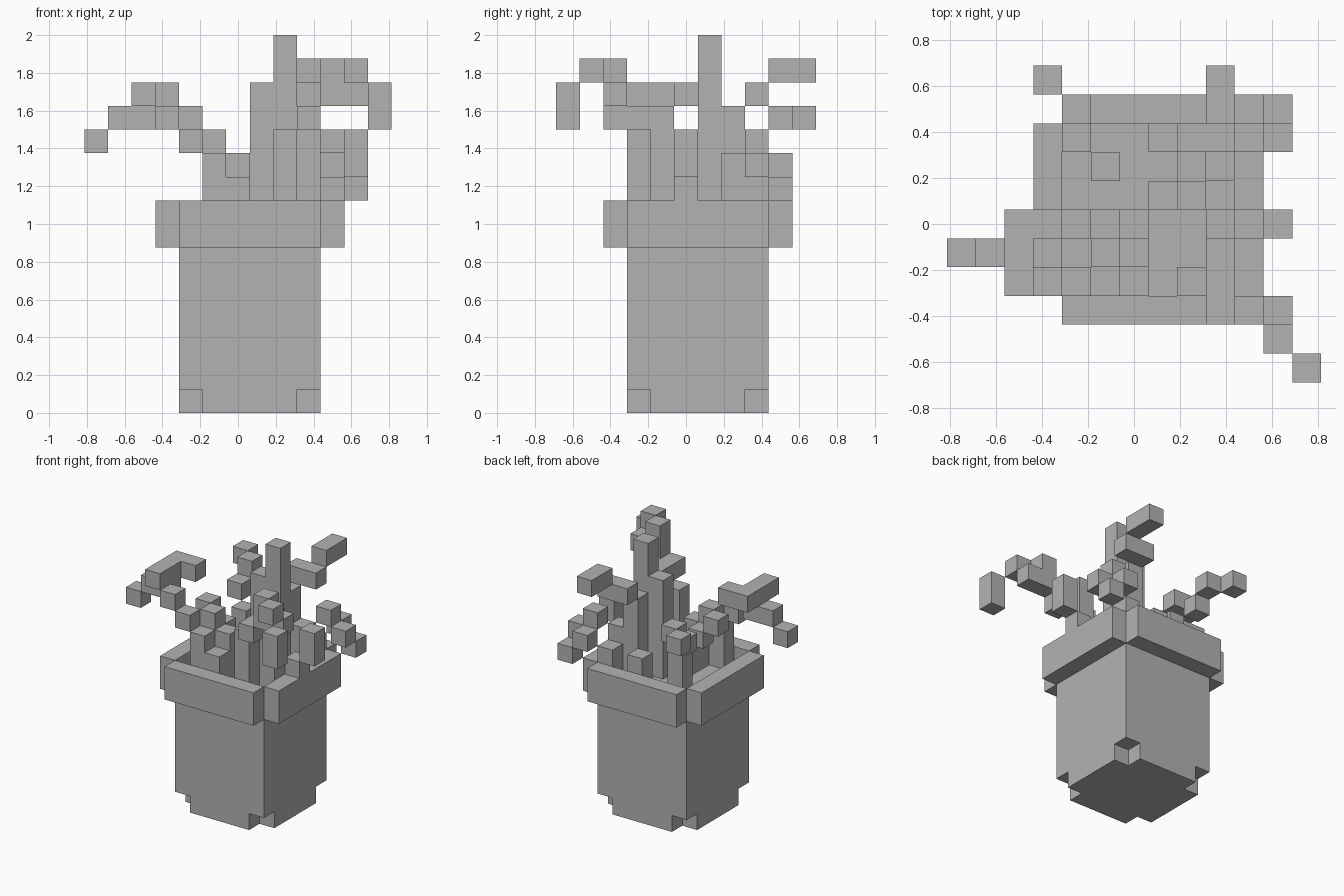
import bpy, bmesh
from math import floor
from mathutils import Vector

CELL = 0.125
ORIGIN = Vector((-0.8125, -0.6875, 0))
SOIL_TOP = 8

cube = bpy.data.objects.get("Cube")
if cube:
    bpy.data.objects.remove(cube, do_unlink=True)

grey = bpy.data.materials.new("plain_grey")
grey.use_nodes = True
grey.diffuse_color = (0.45, 0.45, 0.45, 1)
grey.node_tree.nodes["Principled BSDF"].inputs["Base Color"].default_value = grey.diffuse_color


def block(xs, ys, zs):
    """All grid cells of a box, from half-open ranges."""
    return {(x, y, z) for x in range(*xs) for y in range(*ys) for z in range(*zs)}


def build(name, cells):
    """Turn a set of grid cells into one mesh of its exposed faces."""
    bm = bmesh.new()
    for cell in cells:
        for axis in range(3):
            for side in (0, 1):
                neighbour = list(cell)
                neighbour[axis] += 2 * side - 1
                if tuple(neighbour) in cells:
                    continue
                u, v = (axis + 1) % 3, (axis + 2) % 3
                ring = []
                for a, b in ((0, 0), (1, 0), (1, 1), (0, 1)):
                    corner = Vector(cell)
                    corner[axis] += side
                    corner[u] += a
                    corner[v] += b
                    ring.append(bm.verts.new(ORIGIN + corner * CELL))
                bm.faces.new(ring if side else ring[::-1])
    bmesh.ops.remove_doubles(bm, verts=bm.verts, dist=0.001)
    bmesh.ops.dissolve_limit(bm, angle_limit=0.01, verts=bm.verts, edges=bm.edges)
    mesh = bpy.data.meshes.new(name)
    bm.to_mesh(mesh)
    bm.free()
    mesh.materials.append(grey)
    bpy.context.collection.objects.link(bpy.data.objects.new(name, mesh))


def grow(name, first, *bends):
    """A stem that rises from the soil to its first point, then steps from bend to bend."""
    x, y, top = first
    cells = block((x, x + 1), (y, y + 1), (SOIL_TOP, top + 1))
    start = Vector(first)
    for bend in bends:
        end = Vector(bend)
        steps = int(max(abs(d) for d in end - start))
        for s in range(1, steps + 1):
            point = start.lerp(end, s / steps)
            cells.add(tuple(floor(c + 0.501) for c in point))
        start = end
    build(name, cells)


# Pot body with its four bottom corners notched
side, depth = (4, 10), (3, 9)
body = block(side, depth, (1, 7))
body |= block((5, 9), depth, (0, 1)) | block(side, (4, 8), (0, 1))
build("pot_body", body)

# Rim ring without corner posts, and the soil inside it
rim = block((3, 11), depth, (7, 9)) | block(side, (2, 10), (7, 9))
build("pot_rim", rim - block(side, depth, (7, 9)))
build("soil", block(side, depth, (7, SOIL_TOP)))

# Upright stems and sprouts
grow("tall_stem", (8, 6, 15))
grow("tall_stem_side", (7, 6, 13))
grow("front_upright", (8, 3, 11))
grow("front_sprout", (5, 3, 10))
grow("front_short_sprout", (6, 3, 9))
grow("rear_sprout", (7, 8, 9))
grow("rear_corner_sprout", (9, 8, 9))

# Bending stems
grow("front_stem", (9, 4, 12), (9, 2, 12), (10, 2, 14), (11, 2, 13),
     (11, 1, 14), (12, 0, 13), (12, 0, 12))
grow("long_stem", (6, 4, 10), (3, 3, 12), (2, 3, 13), (2, 5, 13),
     (3, 5, 13), (2, 4, 12), (0, 4, 11))
grow("middle_stem", (6, 5, 9), (4, 5, 11))
grow("rear_stem", (8, 7, 12), (8, 8, 13), (9, 8, 13), (9, 10, 14))
grow("rear_curl", (5, 7, 10), (4, 8, 11), (4, 9, 12), (3, 10, 12))
grow("side_curl", (9, 7, 10), (10, 8, 11), (11, 8, 10), (10, 9, 10), (11, 9, 9))
grow("side_stem", (9, 5, 8), (11, 5, 10), (11, 5, 11))
